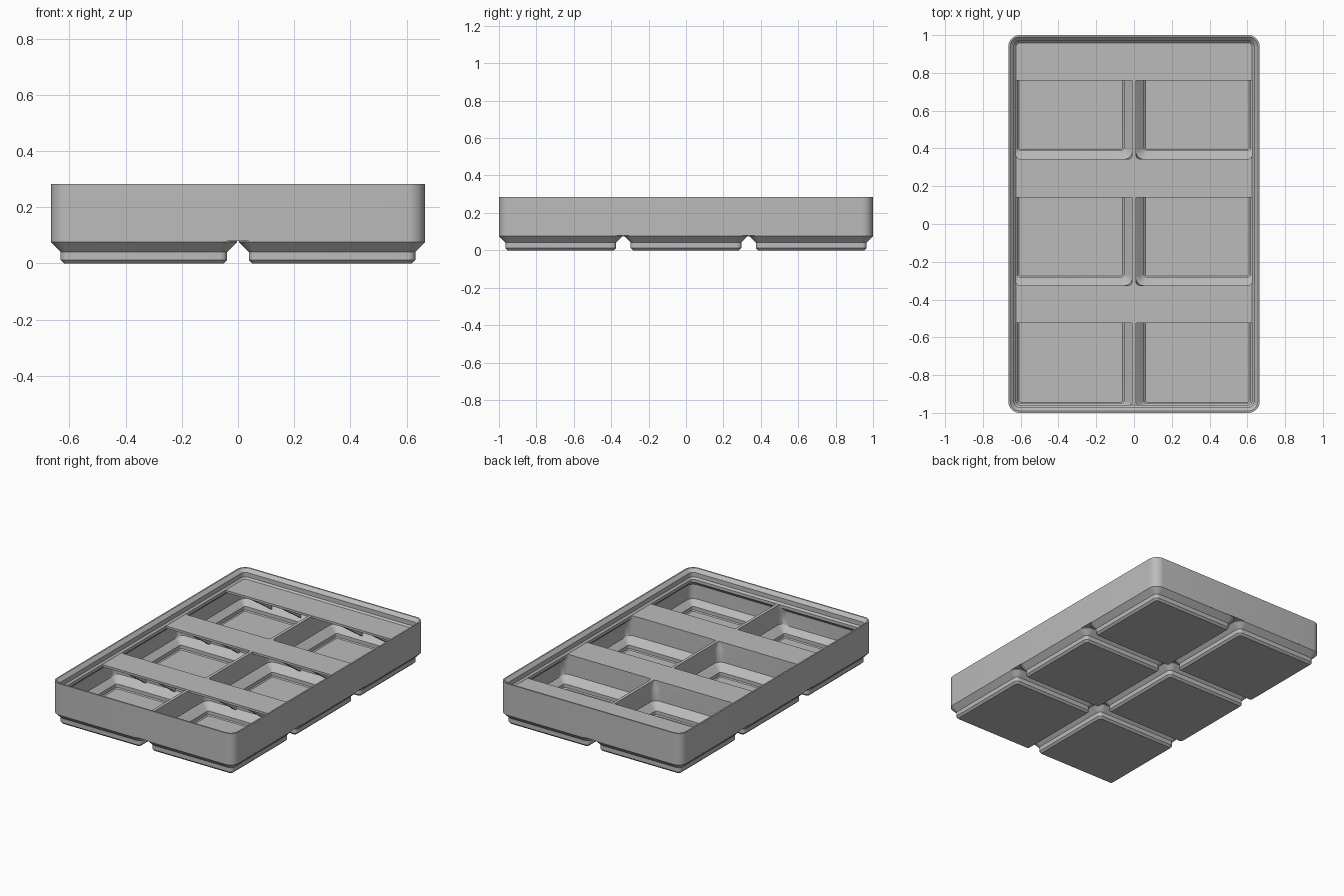
import bpy, bmesh, math

if "Cube" in bpy.data.objects:
    bpy.data.objects.remove(bpy.data.objects["Cube"], do_unlink=True)

W, L, H = 0.665, 1.0, 0.2837      # half width, half length, height
PITCH, GAP = 0.6693, 0.004        # cell spacing, half gap between feet
BASE, RIM = 0.0797, 0.223         # underside of body, top of dividers
RADIUS, SEGS = 0.0598, 8

grey = bpy.data.materials.new("grey plastic")
grey.use_nodes = True
grey.diffuse_color = (0.5, 0.5, 0.5, 1)
grey.node_tree.nodes["Principled BSDF"].inputs["Base Color"].default_value = (0.5, 0.5, 0.5, 1)


def rounded_loop(bm, x0, x1, y0, y1, r, z):
    """Ring of vertices around a rounded rectangle."""
    corners = [(x1 - r, y1 - r), (x0 + r, y1 - r), (x0 + r, y0 + r), (x1 - r, y0 + r)]
    ring = []
    for q, (cx, cy) in enumerate(corners):
        for i in range(SEGS + 1):
            a = math.pi / 2 * (q + i / SEGS)
            ring.append(bm.verts.new((cx + r * math.cos(a), cy + r * math.sin(a), z)))
    return ring


def loft(bm, loops):
    """Closed solid through a stack of rounded rectangles."""
    rings = [rounded_loop(bm, *lp) for lp in loops]
    n = len(rings[0])
    for a, b in zip(rings, rings[1:]):
        for i in range(n):
            j = (i + 1) % n
            bm.faces.new((a[i], a[j], b[j], b[i]))
    bm.faces.new(rings[0][::-1])
    bm.faces.new(rings[-1])


def make(name, bm):
    bmesh.ops.recalc_face_normals(bm, faces=bm.faces)
    me = bpy.data.meshes.new(name)
    bm.to_mesh(me)
    bm.free()
    me.materials.append(grey)
    ob = bpy.data.objects.new(name, me)
    bpy.context.collection.objects.link(ob)
    return ob


def activate(ob):
    bpy.ops.object.select_all(action='DESELECT')
    ob.select_set(True)
    bpy.context.view_layer.objects.active = ob


def cut(ob, cutter):
    mod = ob.modifiers.new("cut", 'BOOLEAN')
    mod.operation, mod.solver, mod.object = 'DIFFERENCE', 'EXACT', cutter
    activate(ob)
    bpy.ops.object.modifier_apply(modifier=mod.name)


def inset_loop(inset, z, r=None):
    return (-W + inset, W - inset, -L + inset, L - inset,
            max(RADIUS - inset, 0.01) if r is None else r, z)


def cell_bounds(col, row):
    cx, cy = (col - 0.5) * PITCH, (row - 1) * PITCH
    half = PITCH / 2 - GAP
    return cx - half, cx + half, cy - half, cy + half


CELLS = [(c, r) for c in range(2) for r in range(3)]

# Body shell
bm = bmesh.new()
loft(bm, [inset_loop(0, BASE), inset_loop(0, H)])
body = make("body", bm)

# Stepped stacking lip
bm = bmesh.new()
loft(bm, [inset_loop(0.0415, RIM), inset_loop(0.0303, 0.234), inset_loop(0.0303, 0.263),
          inset_loop(0.0096, H), inset_loop(0.002, H + 0.0076)])
lip_cutter = make("lip_cutter", bm)

# Stepped feet
bm = bmesh.new()
for cell in CELLS:
    x0, x1, y0, y1 = cell_bounds(*cell)
    steps = [(0.047, 0, 0.0128), (0.0343, 0.0127, 0.0255), (0.0343, 0.0414, 0.0255),
             (0, 0.0757, RADIUS), (0, BASE, RADIUS)]
    loft(bm, [(x0 + d, x1 - d, y0 + d, y1 - d, r, z) for d, z, r in steps])
feet = make("feet", bm)

# Hollow compartments: inset at outer walls, inset at dividers, height, radius
bm = bmesh.new()
for col, row in CELLS:
    x0, x1, y0, y1 = cell_bounds(col, row)
    steps = [(0.056, 0.056, 0.019, 0.01), (0.05, 0.05, 0.025, 0.013), (0.05, 0.05, 0.048, 0.013),
             (0.0153, 0.0153, 0.083, 0.044), (0.0153, 0.006, 0.092, 0.044),
             (0.0153, 0.006, 0.178, 0.044), (0.0415, 0.006, 0.204, 0.02),
             (0.0415, 0.006, 0.23, 0.02)]
    loops = []
    for out, inn, z, r in steps:
        loops.append((x0 + (out if col == 0 else inn), x1 - (out if col == 1 else inn),
                      y0 + (out if row == 0 else inn), y1 - (out if row == 2 else inn), r, z))
    loft(bm, loops)
pocket_cutter = make("pocket_cutter", bm)

cut(body, lip_cutter)
cut(body, pocket_cutter)
cut(feet, pocket_cutter)
for cutter in (lip_cutter, pocket_cutter):
    bpy.data.objects.remove(cutter, do_unlink=True)


def prism(bm, outline, x0, x1):
    """Extrude a y-z outline along x."""
    a = [bm.verts.new((x0, y, z)) for y, z in outline]
    b = [bm.verts.new((x1, y, z)) for y, z in outline]
    bm.faces.new(a)
    bm.faces.new(b[::-1])
    for i in range(len(a)):
        j = (i + 1) % len(a)
        bm.faces.new((a[i], b[i], b[j], a[j]))


# Label ledges with triangular gussets underneath
for name, front, back in (("front", -0.525, -0.325), ("middle", 0.14, 0.344), ("rear", 0.76, 0.97)):
    top, under = RIM + 0.0005, RIM - 0.014
    bm = bmesh.new()
    prism(bm, [(front, under), (back, under), (back, top), (front, top)], -0.645, 0.645)
    make(name + "_label_ledge", bm)
    bm = bmesh.new()
    for side in (-1, 1):
        for third in (1, 2):
            x = side * (0.01 + third * 0.213)
            prism(bm, [(front + 0.004, under), (back - 0.005, under), (back - 0.005, 0.07)],
                  x - 0.009, x + 0.009)
    make(name + "_ledge_gussets", bm)

for ob in (body, feet):
    activate(ob)
    bpy.ops.object.shade_smooth_by_angle(angle=math.radians(30))
